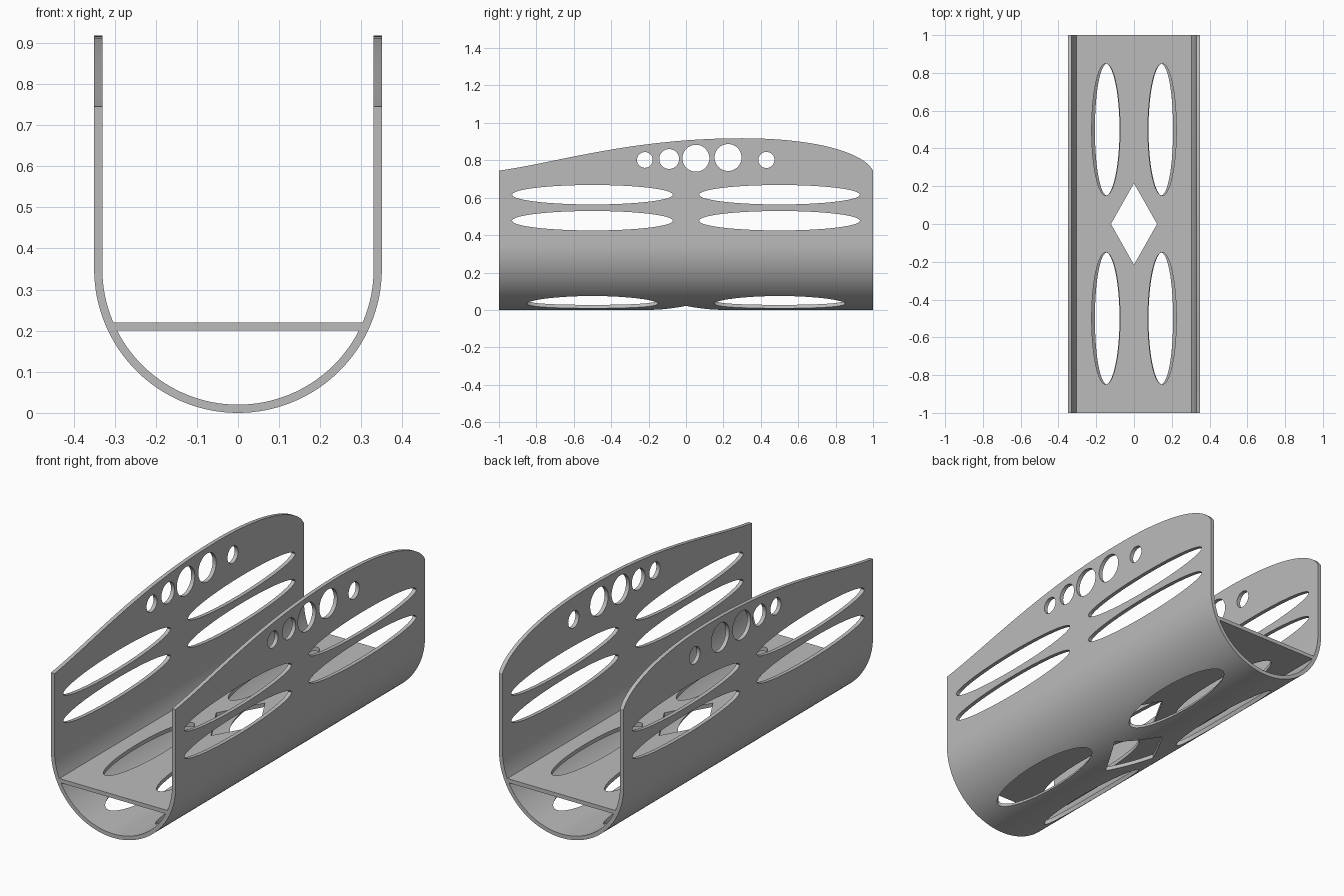
import bpy, bmesh
from math import sin, cos, pi, radians
from mathutils import Matrix, Vector
from mathutils.geometry import interpolate_bezier

cube = bpy.data.objects.get("Cube")
if cube:
    bpy.data.objects.remove(cube, do_unlink=True)

grey = bpy.data.materials.new("plain grey")
grey.use_nodes = True
grey.diffuse_color = (0.5, 0.5, 0.5, 1)
grey.node_tree.nodes["Principled BSDF"].inputs["Base Color"].default_value = (0.5, 0.5, 0.5, 1)

ALONG_Y = Matrix.Rotation(pi / 2, 4, 'X')                # profile in x, z
ALONG_X = Matrix(((0, 0, 1, 0), (1, 0, 0, 0), (0, 1, 0, 0), (0, 0, 0, 1)))  # profile in y, z
ALONG_Z = Matrix.Identity(4)                             # profile in x, y


def ellipse(cx, cy, rx, ry, n=64):
    return [(cx + rx * cos(2 * pi * i / n), cy + ry * sin(2 * pi * i / n)) for i in range(n)]


def prisms(name, parts):
    """One object made of extruded outlines: (points, length, matrix)."""
    bm = bmesh.new()
    for points, length, matrix in parts:
        low = [bm.verts.new(matrix @ Vector((a, b, -length / 2))) for a, b in points]
        high = [bm.verts.new(matrix @ Vector((a, b, length / 2))) for a, b in points]
        n = len(points)
        bm.faces.new(low[::-1])
        bm.faces.new(high)
        for i in range(n):
            j = (i + 1) % n
            bm.faces.new((low[i], low[j], high[j], high[i]))
    bmesh.ops.recalc_face_normals(bm, faces=bm.faces)
    mesh = bpy.data.meshes.new(name)
    bm.to_mesh(mesh)
    bm.free()
    obj = bpy.data.objects.new(name, mesh)
    bpy.context.collection.objects.link(obj)
    mesh.materials.append(grey)
    return obj


def activate(obj):
    bpy.ops.object.select_all(action='DESELECT')
    obj.select_set(True)
    bpy.context.view_layer.objects.active = obj


def cut(obj, cutter):
    activate(obj)
    mod = obj.modifiers.new("cut", 'BOOLEAN')
    mod.operation = 'DIFFERENCE'
    mod.solver = 'EXACT'
    mod.object = cutter
    bpy.ops.object.modifier_apply(modifier=mod.name)


# U-shaped shell
R, T, STEPS = 0.35, 0.02, 64


def u_line(r):
    arc = [(-r * cos(pi * i / STEPS), R - r * sin(pi * i / STEPS)) for i in range(STEPS + 1)]
    return [(-r, 1.0)] + arc + [(r, 1.0)]


shell = prisms("curved_shell", [(u_line(R) + u_line(R - T)[::-1], 2, ALONG_Y)])

# Flat shelf between the walls
shelf = prisms("inner_shelf", [([(-0.302, 0.2), (0.302, 0.2), (0.311, 0.22), (-0.311, 0.22)], 2, ALONG_Y)])

# Curved upper edge of both walls
start, peak, end = (-1, 0.745), (0.3, 0.918), (1, 0.745)


def curve(a, b, c, d):
    return [(p.x, p.y) for p in interpolate_bezier(*(Vector(v) for v in (a, b, c, d)), 24)]


crown = curve(start, (-0.7, 0.785), (-0.3, 0.918), peak)[:-1] + curve(peak, (0.7, 0.918), (0.95, 0.84), end)
crown_cutter = prisms("crown_cutter", [
    ([(-1.1, 1.2), (-1.1, 0.745)] + crown + [(1.1, 0.745), (1.1, 1.2)], 1, ALONG_X)])

# Long slots and round holes through the walls
wall_holes = [ellipse(y, z, 0.43, 0.052) for y in (-0.5, 0.5) for z in (0.477, 0.616)]
wall_holes += [ellipse(y, z, r, r, 48) for y, z, r in (
    (-0.22, 0.802, 0.042), (-0.09, 0.807, 0.053), (0.053, 0.811, 0.072),
    (0.225, 0.815, 0.072), (0.43, 0.802, 0.043))]
wall_cutter = prisms("wall_hole_cutter", [(h, 1, ALONG_X) for h in wall_holes])

# Slanted slots low in the shell
TILT = radians(25.3)
slots = [(ellipse(0, y, 0.077, 0.35), 0.1,
          Matrix.Translation((s * 0.146, 0, 0.042)) @ Matrix.Rotation(-s * TILT, 4, 'Y'))
         for s in (-1, 1) for y in (-0.5, 0.5)]
slot_cutter = prisms("shell_slot_cutter", slots)

# Slots in the shelf, and the diamond through shelf and shell
shelf_cutter = prisms("shelf_slot_cutter", [
    (ellipse(x, y, 0.075, 0.35), 1, ALONG_Z) for x in (-0.149, 0.149) for y in (-0.5, 0.5)])
diamond_cutter = prisms("diamond_cutter", [
    ([(-0.122, 0), (0, -0.216), (0.122, 0), (0, 0.216)], 1, ALONG_Z)])

for cutter in (crown_cutter, wall_cutter, slot_cutter, diamond_cutter):
    cut(shell, cutter)
for cutter in (shelf_cutter, diamond_cutter):
    cut(shelf, cutter)
for cutter in (crown_cutter, wall_cutter, slot_cutter, shelf_cutter, diamond_cutter):
    bpy.data.objects.remove(cutter, do_unlink=True)

for obj in (shell, shelf):
    activate(obj)
    bpy.ops.object.shade_smooth_by_angle(angle=radians(30))
